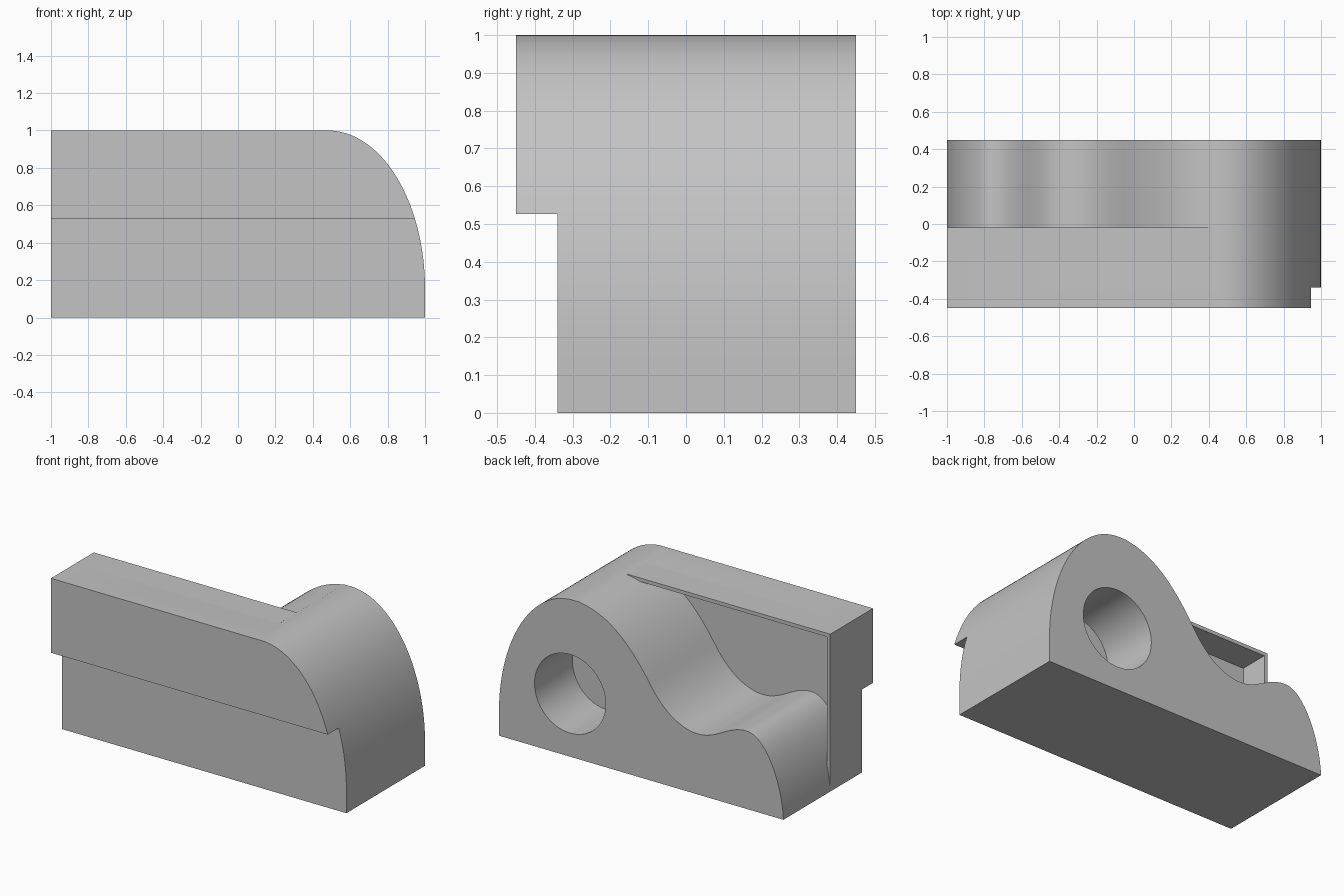
import bpy, bmesh, math
from mathutils import Vector
from mathutils.geometry import interpolate_bezier

cube = bpy.data.objects.get("Cube")
if cube:
    bpy.data.objects.remove(cube, do_unlink=True)

# One plain grey for everything
grey = bpy.data.materials.new("plain_grey")
grey.use_nodes = True
colour = (0.55, 0.55, 0.55, 1)
grey.diffuse_color = colour
grey.node_tree.nodes["Principled BSDF"].inputs["Base Color"].default_value = colour

FRONT, BACK = -0.45, 0.45
POCKET, PLATE_BACK = -0.205, -0.02
RIM = 0.023


def prism(name, profile, y0, y1):
    """Extrude an x-z outline along y."""
    bm = bmesh.new()
    face = bm.faces.new([bm.verts.new((x, y0, z)) for x, z in profile])
    out = bmesh.ops.extrude_face_region(bm, geom=[face])
    moved = [v for v in out["geom"] if isinstance(v, bmesh.types.BMVert)]
    bmesh.ops.translate(bm, verts=moved, vec=(0, y1 - y0, 0))
    bmesh.ops.recalc_face_normals(bm, faces=bm.faces)
    mesh = bpy.data.meshes.new(name)
    bm.to_mesh(mesh)
    bm.free()
    mesh.materials.append(grey)
    obj = bpy.data.objects.new(name, mesh)
    bpy.context.collection.objects.link(obj)
    return obj


def select(obj):
    bpy.ops.object.select_all(action="DESELECT")
    obj.select_set(True)
    bpy.context.view_layer.objects.active = obj


def cut(target, cutter):
    cutter.hide_render = True
    mod = target.modifiers.new("cut", "BOOLEAN")
    mod.operation, mod.solver, mod.object = "DIFFERENCE", "EXACT", cutter
    select(target)
    bpy.ops.object.modifier_apply(modifier=mod.name)
    bpy.data.objects.remove(cutter, do_unlink=True)


def box(name, x0, x1, y0, y1, z0, z1):
    return prism(name, [(x0, z0), (x1, z0), (x1, z1), (x0, z1)], y0, y1)


# Main block with a rounded shoulder
steps = 40
shoulder = [(0.48 + 0.52 * math.cos(a), 0.15 + 0.85 * math.sin(a))
            for a in (math.pi / 2 * i / steps for i in range(steps + 1))]
block = prism("main_block", [(-1, 0), (1, 0)] + shoulder + [(-1, 1)], FRONT, BACK)

# Wavy back outline: hump, valley, small bump
segments = [
    ((0.48, 1), (0.25, 1), (0.08, 0.83), (-0.06, 0.615)),
    ((-0.06, 0.615), (-0.16, 0.46), (-0.28, 0.385), (-0.4, 0.385)),
    ((-0.4, 0.385), (-0.53, 0.385), (-0.61, 0.495), (-0.74, 0.495)),
    ((-0.74, 0.495), (-0.88, 0.495), (-0.99, 0.22), (-1, 0)),
]
wave = []
for seg in segments:
    pts = interpolate_bezier(*[Vector(p) for p in seg], 25)
    wave += [(p.x, p.y) for p in pts[1:]]
wave = [p for p in wave if p[0] < 0.43]
void = [(0.45, 1.01)] + wave + [(-1.02, -0.1), (-1.2, -0.1), (-1.2, 1.2), (0.45, 1.2)]
cut(block, prism("wave_cutter", void, POCKET, 1))

# Step under the front overhang
cut(block, box("step_cutter", -2, 2, -1, -0.34, -1, 0.527))

# Blind round hole in the back
circle = [(0.5 + 0.25 * math.cos(a), 0.4 + 0.25 * math.sin(a))
          for a in (math.tau * i / 64 for i in range(64))]
cut(block, prism("hole_cutter", circle, 0.07, 1))

# Thin rim around the pocket behind the plate
rim_outline = [(-1, 0), (-1 + RIM, 0), (-1 + RIM, 1 - RIM), (0.43, 1 - RIM), (0.43, 1), (-1, 1)]
rim = prism("pocket_rim", rim_outline, POCKET, PLATE_BACK)

select(block)
bpy.ops.object.shade_smooth_by_angle(angle=math.radians(30))
